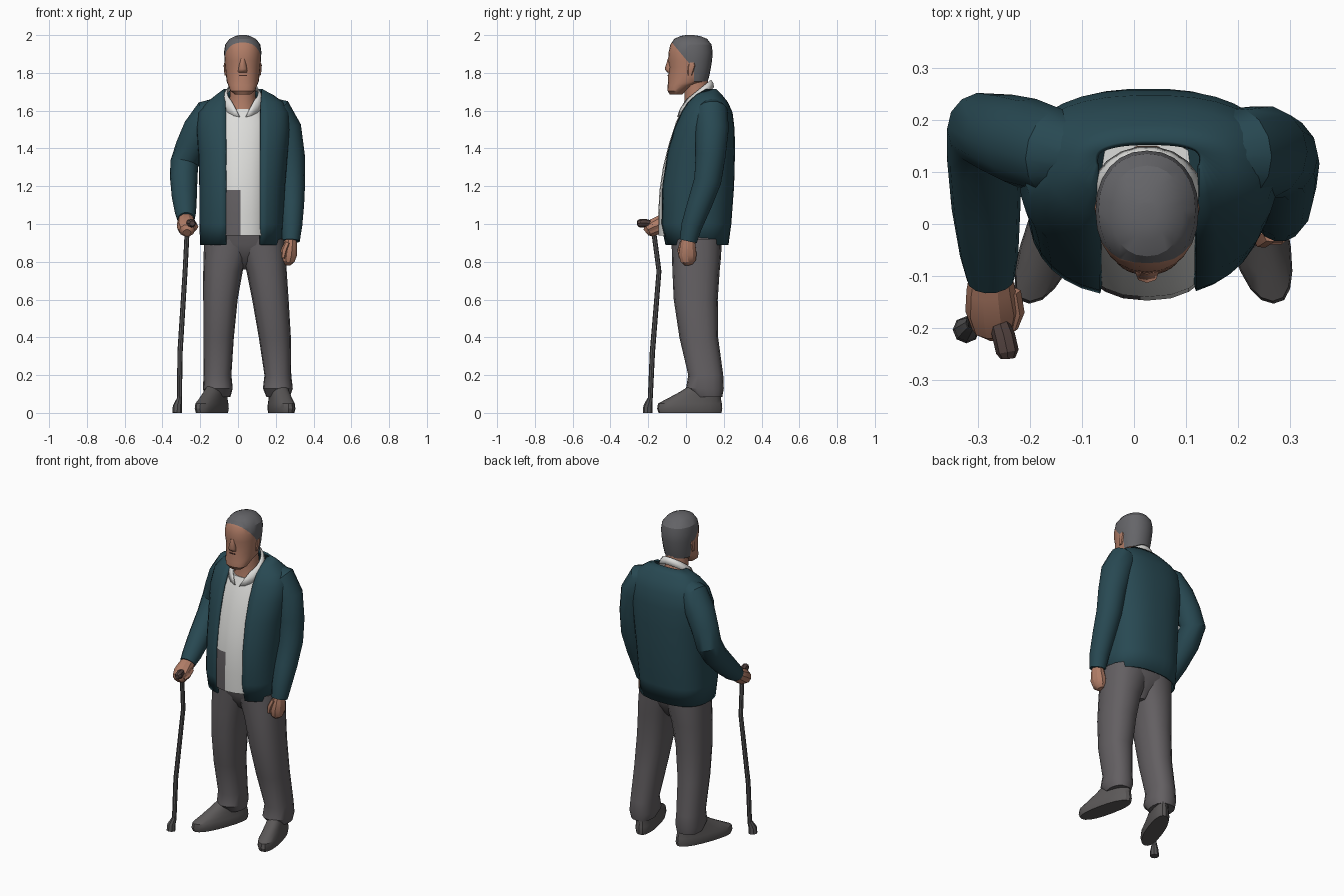
import bpy, bmesh, math
from mathutils import Vector


def material(name, rgb):
    m = bpy.data.materials.new(name)
    m.diffuse_color = (*rgb, 1)
    return m


TEAL = material("teal knit", (0.021, 0.066, 0.085))
WHITE = material("white cloth", (0.72, 0.72, 0.70))
GREY = material("grey cloth", (0.125, 0.115, 0.122))
SKIN = material("skin", (0.44, 0.205, 0.135))
HAIR = material("grey hair", (0.13, 0.13, 0.14))
SHOE = material("shoe leather", (0.105, 0.098, 0.098))
CANE = material("dark metal", (0.09, 0.088, 0.09))
WOOD = material("brown handle", (0.085, 0.055, 0.05))
DARK = material("dark lips", (0.06, 0.025, 0.02))


def skin_rings(name, rings, mats, closed=True, rule=None, cuts=(), angle=28):
    """Bridge rings of points into a surface; rule picks a material per face."""
    bm = bmesh.new()
    vs = [[bm.verts.new(p) for p in r] for r in rings]
    n = len(rings[0])
    for a, b in zip(vs, vs[1:]):
        for i in range(n if closed else n - 1):
            j = (i + 1) % n
            bm.faces.new((a[i], a[j], b[j], b[i]))
    if closed:
        bm.faces.new(vs[0][::-1])
        bm.faces.new(vs[-1])
    for co, no in cuts:
        bmesh.ops.bisect_plane(bm, geom=bm.verts[:] + bm.edges[:] + bm.faces[:],
                               plane_co=co, plane_no=no)
    bmesh.ops.recalc_face_normals(bm, faces=bm.faces[:])
    if rule:
        for f in bm.faces:
            f.material_index = rule(f.calc_center_median())
    me = bpy.data.meshes.new(name)
    bm.to_mesh(me)
    bm.free()
    for m in mats:
        me.materials.append(m)
    ob = bpy.data.objects.new(name, me)
    bpy.context.collection.objects.link(ob)
    bpy.ops.object.select_all(action='DESELECT')
    ob.select_set(True)
    bpy.context.view_layer.objects.active = ob
    bpy.ops.object.shade_smooth_by_angle(angle=math.radians(angle))
    return ob


def spow(v, p):
    return math.copysign(abs(v) ** p, v)


def loft(name, secs, mats, n=20, p=0.85, gap=None, tilt=0, skew=0, **kw):
    """Rounded sections (z, x0, x1, y0, y1[, gap half width]); gap = centre x of a front opening."""
    rings = []
    for z, x0, x1, y0, y1, *half in secs:
        cx, cy, rx, ry = (x0 + x1) / 2, (y0 + y1) / 2, (x1 - x0) / 2, (y1 - y0) / 2
        a0, a1, steps = 0, 2 * math.pi, n
        if gap is not None:
            side = [min(0.97, max(0.02, s / rx)) ** (1 / p)
                    for s in (gap + half[0] - cx, cx - gap + half[0])]
            a0, a1, steps = math.asin(side[0]), a1 - math.asin(side[1]), n - 1
        ring = []
        for i in range(n):
            t = a0 + (a1 - a0) * i / steps
            y = cy - ry * spow(math.cos(t), p)
            x = cx + rx * spow(math.sin(t), p) + skew * (y - 0.1)
            ring.append((x, y, z + tilt * (y - cy)))
        rings.append(ring)
    return skin_rings(name, rings, mats, closed=gap is None, **kw)


def tube(name, pts, mats, n=10, flat=1.0, **kw):
    """Round limb through (x, y, z, radius) points."""
    P = [Vector(q[:3]) for q in pts]
    rings = []
    for i, q in enumerate(pts):
        d = (P[min(i + 1, len(P) - 1)] - P[max(i - 1, 0)]).normalized()
        v = d.cross(Vector((1, 0, 0))).normalized()
        u = v.cross(d)
        rings.append([P[i] + q[3] * (flat * u * math.cos(2 * math.pi * k / n)
                                     + v * math.sin(2 * math.pi * k / n)) for k in range(n)])
    return skin_rings(name, rings, mats, **kw)


def thicken(ob, t):
    ob.modifiers.new("thickness", 'SOLIDIFY').thickness = t


# Cardigan, open in front
thicken(loft("cardigan", [
    (0.89, -0.20, 0.235, -0.115, 0.225, .092), (1.00, -0.205, 0.24, -0.14, 0.24, .092),
    (1.20, -0.205, 0.25, -0.135, 0.255, .092), (1.38, -0.21, 0.265, -0.105, 0.26, .092),
    (1.50, -0.22, 0.275, -0.07, 0.258, .092), (1.59, -0.21, 0.27, -0.03, 0.247, .092),
    (1.645, -0.165, 0.24, 0.005, 0.222, .094), (1.685, -0.115, 0.185, 0.045, 0.19, .098),
    (1.715, -0.075, 0.13, 0.085, 0.16, .098)], [TEAL], n=32, p=0.8, gap=0.027), 0.012)

# Shirt; the lower corner on one side is grey
loft("shirt", [
    (0.94, -0.12, 0.17, -0.145, 0.15), (1.06, -0.12, 0.17, -0.147, 0.15),
    (1.18, -0.12, 0.17, -0.14, 0.15), (1.30, -0.12, 0.17, -0.122, 0.15),
    (1.42, -0.12, 0.17, -0.092, 0.15), (1.54, -0.12, 0.17, -0.053, 0.16),
    (1.61, -0.09, 0.14, -0.018, 0.16)],
    [WHITE, GREY], n=24, cuts=[((0.012, 0, 0), (1, 0, 0))],
    rule=lambda c: int(c.x < 0.012 and c.z < 1.18))

# Collar around the neck, spreading into a V
thicken(loft("shirt_collar", [
    (1.645, -0.085, 0.135, -0.048, 0.15, .016), (1.675, -0.075, 0.125, -0.04, 0.145, .035),
    (1.70, -0.06, 0.11, -0.028, 0.133, .062)], [WHITE], n=20, p=1, gap=0.025, tilt=0.8), 0.006)

# Trousers: seat and two legs
loft("trouser_seat", [
    (0.76, 0.005, 0.055, 0.02, 0.12), (0.80, -0.03, 0.10, -0.03, 0.15),
    (0.85, -0.14, 0.21, -0.06, 0.178), (0.89, -0.178, 0.248, -0.076, 0.19),
    (1.0, -0.185, 0.22, -0.095, 0.20)], [GREY], p=0.75)
loft("right_leg", [
    (0.085, -0.175, -0.04, 0.04, 0.192), (0.13, -0.186, -0.028, 0.0, 0.20),
    (0.20, -0.182, -0.035, 0.012, 0.197), (0.40, -0.183, -0.022, -0.035, 0.17),
    (0.60, -0.184, -0.002, -0.065, 0.168), (0.75, -0.184, 0.025, -0.072, 0.178),
    (0.82, -0.182, 0.05, -0.074, 0.185), (0.92, -0.18, 0.09, -0.077, 0.19)], [GREY], n=16)
loft("left_leg", [
    (0.085, 0.15, 0.275, 0.04, 0.192), (0.13, 0.132, 0.29, 0.0, 0.20),
    (0.20, 0.14, 0.282, 0.012, 0.197), (0.40, 0.11, 0.28, -0.035, 0.17),
    (0.60, 0.075, 0.268, -0.065, 0.168), (0.75, 0.045, 0.258, -0.072, 0.178),
    (0.82, 0.02, 0.255, -0.074, 0.185), (0.92, -0.03, 0.25, -0.077, 0.19)], [GREY], n=16)

# Shoes, toes turned out
for name, cx, skew in (("right_shoe", -0.11, 0.36), ("left_shoe", 0.212, -0.22)):
    loft(name, [(z, cx - w, cx + w, y0, y1) for z, w, y0, y1 in (
        (0, 0.055, -0.145, 0.188), (0.022, 0.060, -0.153, 0.192), (0.05, 0.057, -0.148, 0.19),
        (0.075, 0.051, -0.10, 0.185), (0.11, 0.047, -0.035, 0.185),
        (0.15, 0.042, 0.03, 0.18))], [SHOE], skew=skew)

# Sleeves: one bent towards the cane, one hanging
tube("right_sleeve", [
    (-0.07, 0.125, 1.63, 0.05), (-0.15, 0.138, 1.585, 0.083), (-0.205, 0.155, 1.50, 0.087),
    (-0.25, 0.17, 1.41, 0.08), (-0.285, 0.18, 1.32, 0.075), (-0.287, 0.125, 1.235, 0.072),
    (-0.284, 0.03, 1.14, 0.066), (-0.278, -0.06, 1.06, 0.056),
    (-0.275, -0.105, 1.025, 0.046)], [TEAL], n=14)
tube("left_sleeve", [
    (0.12, 0.125, 1.635, 0.05), (0.20, 0.135, 1.59, 0.088), (0.247, 0.138, 1.50, 0.09),
    (0.273, 0.13, 1.36, 0.081), (0.282, 0.115, 1.23, 0.074), (0.284, 0.07, 1.10, 0.066),
    (0.283, 0.03, 0.99, 0.057), (0.28, 0.012, 0.91, 0.047)], [TEAL], n=14)

# Hands with thumbs
tube("left_hand", [(0.28, 0.012, 0.94, 0.033), (0.277, 0.01, 0.89, 0.042),
                   (0.27, 0.008, 0.84, 0.050), (0.264, 0.012, 0.805, 0.042),
                   (0.26, 0.016, 0.785, 0.022)], [SKIN], flat=0.85)
tube("left_thumb", [(0.262, -0.02, 0.90, 0.016), (0.245, -0.03, 0.86, 0.017),
                    (0.238, -0.028, 0.82, 0.011)], [SKIN], n=6)
tube("right_hand", [(-0.275, -0.085, 1.035, 0.036), (-0.275, -0.125, 1.01, 0.043),
                    (-0.272, -0.165, 0.985, 0.048), (-0.27, -0.20, 0.965, 0.038),
                    (-0.27, -0.212, 0.955, 0.02)], [SKIN], flat=1.08)
tube("right_thumb", [(-0.235, -0.13, 1.0, 0.018), (-0.228, -0.17, 0.985, 0.018),
                     (-0.235, -0.20, 0.97, 0.012)], [SKIN], n=6)

# Cane
tube("cane_shaft", [(-0.31, -0.19, 0.06, 0.013), (-0.307, -0.178, 0.32, 0.014),
                    (-0.28, -0.143, 0.75, 0.013), (-0.268, -0.175, 0.99, 0.013)], [CANE], n=8)
tube("cane_tip", [(-0.322, -0.203, 0, 0.026), (-0.321, -0.202, 0.035, 0.024),
                  (-0.31, -0.19, 0.075, 0.014)], [CANE], n=8)
tube("cane_handle", [(-0.242, -0.258, 1.003, 0.014), (-0.243, -0.245, 1.004, 0.022),
                     (-0.25, -0.215, 1.005, 0.022), (-0.262, -0.18, 1.0, 0.018),
                     (-0.272, -0.14, 0.985, 0.018)], [WOOD], n=8)

# Neck and head, hair above a sloping hairline
tube("neck", [(0.025, 0.07, 1.57, 0.095), (0.025, 0.065, 1.62, 0.08),
              (0.025, 0.058, 1.68, 0.067), (0.025, 0.05, 1.79, 0.066)], [SKIN], n=14)


def is_hair(c):
    return int(c.z > 1.955 - 1.2 * (c.y + 0.07) or (c.y > 0.042 and c.z > 1.755))


loft("head", [
    (1.685, -0.015, 0.065, -0.085, -0.02), (1.705, -0.04, 0.09, -0.098, 0.0),
    (1.735, -0.052, 0.102, -0.097, 0.05), (1.755, -0.06, 0.11, -0.094, 0.115),
    (1.79, -0.064, 0.114, -0.094, 0.125), (1.83, -0.068, 0.118, -0.088, 0.132),
    (1.865, -0.071, 0.121, -0.095, 0.138), (1.91, -0.074, 0.124, -0.092, 0.141),
    (1.95, -0.068, 0.118, -0.083, 0.135), (1.98, -0.045, 0.095, -0.062, 0.112),
    (1.995, -0.015, 0.065, -0.03, 0.075), (2.0, 0.005, 0.045, 0.0, 0.04)],
    [SKIN, HAIR], n=24, p=0.92, rule=is_hair,
    cuts=[((0, -0.07, 1.955), (0, 1.2, 1)), ((0, 0.042, 0), (0, 1, 0))])
loft("nose", [(1.803, 0.0, 0.05, -0.1, -0.07), (1.82, 0.002, 0.048, -0.113, -0.07),
              (1.875, 0.012, 0.038, -0.096, -0.07)], [SKIN], n=8, angle=60)
loft("mouth", [(1.783, 0.005, 0.047, -0.097, -0.089), (1.789, 0.005, 0.047, -0.097, -0.089)],
     [DARK], n=8)
for name, x in (("right_ear", -0.064), ("left_ear", 0.114)):
    loft(name, [(1.785, x - 0.006, x + 0.006, 0.01, 0.03), (1.81, x - 0.01, x + 0.01, 0.008, 0.04),
                (1.84, x - 0.012, x + 0.012, 0.01, 0.05),
                (1.855, x - 0.008, x + 0.008, 0.018, 0.045)], [SKIN], n=8)
